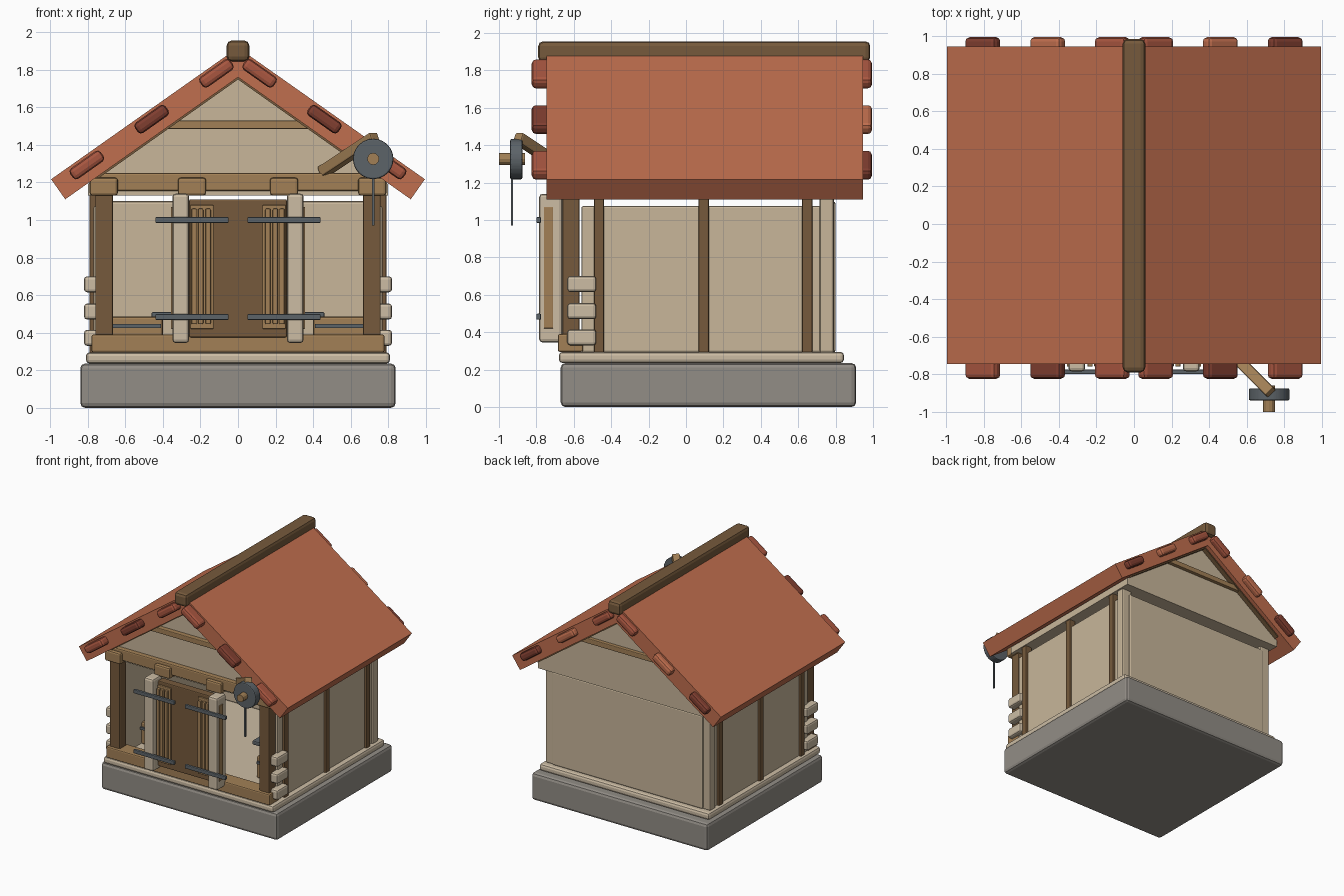
import bpy, bmesh, math
from mathutils import Matrix, Vector

old = bpy.data.objects.get("Cube")
if old:
    bpy.data.objects.remove(old, do_unlink=True)


def linear(c):
    c /= 255
    return c / 12.92 if c <= 0.04045 else ((c + 0.055) / 1.055) ** 2.4


def material(name, r, g, b):
    m = bpy.data.materials.new(name)
    m.use_nodes = True
    col = (linear(r), linear(g), linear(b), 1)
    m.diffuse_color = col
    m.node_tree.nodes["Principled BSDF"].inputs["Base Color"].default_value = col
    return m


PLASTER = material("plaster", 200, 182, 154)
TRIM = material("pale_trim", 204, 188, 164)
STONE = material("grey_stone", 146, 141, 134)
OAK = material("light_oak", 162, 128, 86)
DARK = material("dark_timber", 118, 90, 60)
ROOF = material("terracotta", 192, 110, 78)
TILE = material("brick_red", 168, 86, 64)
TILE_DARK = material("deep_red", 128, 62, 48)
IRON = material("iron", 92, 99, 104)


def finish(name, bm, mat, bevel=0.0, matrix=None):
    """Bevel the mesh, place it and add it to the scene."""
    if bevel:
        bmesh.ops.bevel(bm, geom=bm.edges[:], offset=bevel, segments=2,
                        profile=0.5, affect='EDGES', clamp_overlap=True)
    if matrix:
        bm.transform(matrix)
    bmesh.ops.recalc_face_normals(bm, faces=bm.faces[:])
    me = bpy.data.meshes.new(name)
    bm.to_mesh(me)
    bm.free()
    me.materials.append(mat)
    ob = bpy.data.objects.new(name, me)
    bpy.context.collection.objects.link(ob)
    return ob


def block(name, mat, size, matrix, bevel=0.0):
    bm = bmesh.new()
    bmesh.ops.create_cube(bm, size=1)
    bmesh.ops.scale(bm, vec=size, verts=bm.verts[:])
    return finish(name, bm, mat, bevel, matrix)


def box(name, mat, x, y, z, bevel=0.0):
    """Box given by its (min, max) range on each axis."""
    mid = [(r[0] + r[1]) / 2 for r in (x, y, z)]
    size = [abs(r[1] - r[0]) for r in (x, y, z)]
    return block(name, mat, size, Matrix.Translation(mid), bevel)


def pair(name, mat, x, y, z, bevel=0.0):
    """The same box on the left and the right."""
    box(name + "_left", mat, x, y, z, bevel)
    box(name + "_right", mat, (-x[1], -x[0]), y, z, bevel)


def prism(name, mat, points, y0, y1):
    """Extrude an xz outline along y."""
    bm = bmesh.new()
    face = bm.faces.new([bm.verts.new((x, y0, z)) for x, z in points])
    ext = bmesh.ops.extrude_face_region(bm, geom=[face])
    verts = [v for v in ext["geom"] if isinstance(v, bmesh.types.BMVert)]
    bmesh.ops.translate(bm, vec=(0, y1 - y0, 0), verts=verts)
    return finish(name, bm, mat)


def cylinder_y(name, mat, x, z, radius, y0, y1, sides, bevel=0.0):
    bm = bmesh.new()
    bmesh.ops.create_cone(bm, cap_ends=True, segments=sides, radius1=radius,
                          radius2=radius, depth=y1 - y0)
    place = Matrix.Translation((x, (y0 + y1) / 2, z)) @ Matrix.Rotation(math.pi / 2, 4, 'X')
    return finish(name, bm, mat, bevel, place)


# Base
box("foundation", STONE, (-.84, .84), (-.67, .91), (0, .235), .025)
box("plinth", TRIM, (-.81, .81), (-.68, .845), (.235, .295), .02)

# Walls around the open room
pair("side_wall", PLASTER, (.70, .77), (-.56, .75), (.29, 1.075), .012)
box("back_wall", PLASTER, (-.72, .72), (.72, .80), (.29, 1.10), .015)
pair("back_corner", PLASTER, (.69, .785), (.715, .79), (.29, 1.14), .012)
for i, y in enumerate((-.465, .095, .648)):
    pair(f"side_post_{i}", DARK, (.73, .79), (y - .027, y + .027), (.29, 1.2), .006)
for i, z in enumerate((.33, .47, .615)):
    pair(f"corner_stone_{i}", TRIM, (.70, .82), (-.635, -.48), (z, z + .085), .016)

# Front timber frame
pair("front_post", DARK, (.665, .76), (-.66, -.57), (.38, 1.16), .008)
box("sill_beam", OAK, (-.78, .78), (-.685, -.55), (.295, .39), .01)
box("top_beam", OAK, (-.78, .78), (-.66, -.56), (1.155, 1.25), .01)
pair("beam_end_block", OAK, (.64, .79), (-.69, -.55), (1.13, 1.225), .014)
pair("beam_middle_block", OAK, (.17, .32), (-.69, -.55), (1.13, 1.225), .014)

# Double door with stiles, slats and iron straps
box("door", DARK, (-.26, .26), (-.72, -.65), (.375, 1.11), .008)
pair("door_stile", TRIM, (.26, .35), (-.785, -.66), (.345, 1.14), .018)
pair("stile_inlay", OAK, (.346, .357), (-.76, -.71), (.42, 1.07), .004)
pair("slat_panel", OAK, (.13, .255), (-.735, -.71), (.42, 1.08), .006)
for i, x in enumerate((.145, .185, .22)):
    pair(f"door_slat_{i}", OAK, (x, x + .028), (-.76, -.73), (.445, 1.06), .006)
for i, z in enumerate((.483, 1.0)):
    pair(f"door_strap_{i}", IRON, (.05, .44), (-.80, -.775), (z - .016, z + .016), .006)

# Benches inside the room
pair("bench", OAK, (.40, .70), (-.32, .05), (.295, .485), .012)
pair("bench_strap", IRON, (.41, .70), (-.335, -.31), (.425, .445))
pair("bench_plate", IRON, (.24, .46), (-.15, .05), (.475, .51), .008)

# Attic and gable timbers
prism("attic", PLASTER, [(-.8, 1.13), (.8, 1.13), (.8, 1.19), (0, 1.755), (-.8, 1.19)], -.62, .87)
box("gable_beam_front", OAK, (-.41, .41), (-.66, -.60), (1.485, 1.53), .006)
box("gable_beam_back", OAK, (-.41, .41), (.85, .90), (1.485, 1.53), .006)

# Roof slabs, rafters and protruding tiles
PITCH = math.atan(.707)
for s, side in ((1, "left"), (-1, "right")):
    prism(f"roof_{side}", ROOF,
          [(0, 1.76), (s * .92, 1.11), (s * .995, 1.217), (0, 1.918)], -.745, .945)
    for end, y in (("front", -.65), ("back", .89)):
        prism(f"rafter_{end}_{side}", DARK,
              [(0, 1.77), (0, 1.748), (s * .78, 1.196), (s * .78, 1.22)], y - .02, y + .02)
    front = (TILE, TILE_DARK, TILE)
    back = (TILE, ROOF, TILE_DARK)
    for i, x in enumerate((.115, .46, .805)):
        for end, y, mats in (("front", -.725, front), ("back", .895, back)):
            place = (Matrix.Translation((s * x, y, 1.862 - .707 * x))
                     @ Matrix.Rotation(s * PITCH, 4, 'Y'))
            block(f"tile_{end}_{side}_{i}", mats[i], (.2, .2, .068), place, .022)
box("ridge_cap", DARK, (-.06, .06), (-.79, .985), (1.845, 1.955), .025)

# Hoist arm, wheel and rope
start, tip = Vector((.45, -.62, 1.255)), Vector((.73, -.90, 1.44))
along = tip - start
arm = Matrix.Translation((start + tip) / 2) @ along.to_track_quat('X', 'Z').to_matrix().to_4x4()
block("hoist_arm", OAK, (along.length, .06, .06), arm, .008)
cylinder_y("hoist_wheel", IRON, .72, 1.325, .108, -.94, -.875, 24, .008)
cylinder_y("hoist_axle", OAK, .72, 1.325, .032, -1.0, -.86, 12)
box("hoist_rope", IRON, (.714, .726), (-.936, -.924), (.97, 1.26))
